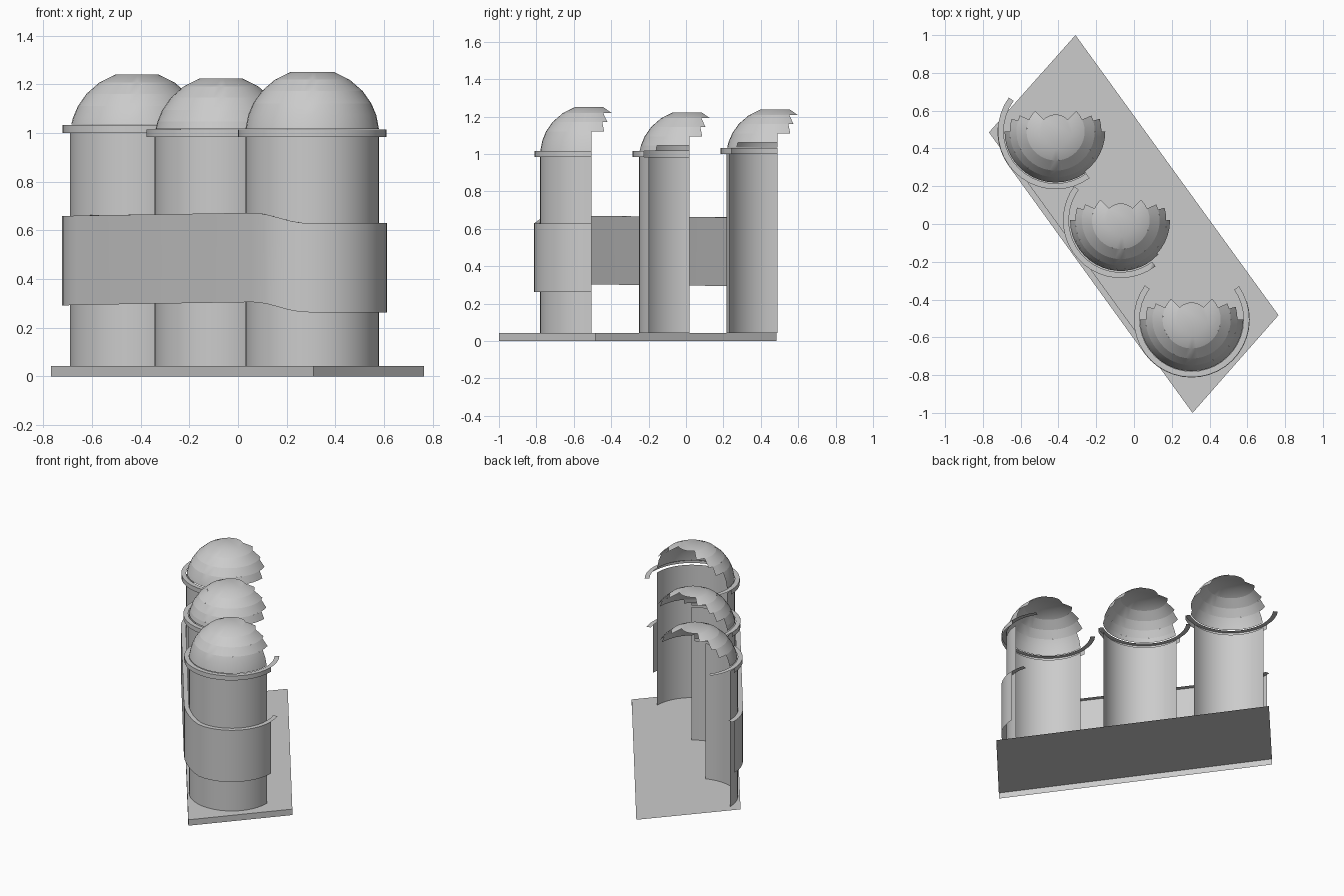
import bpy, bmesh
from math import radians, degrees, cos, sin, asin, ceil

if "Cube" in bpy.data.objects:
    bpy.data.objects.remove(bpy.data.objects["Cube"])


def make(name, bm, angle=40):
    bmesh.ops.remove_doubles(bm, verts=bm.verts, dist=1e-5)
    me = bpy.data.meshes.new(name)
    bm.to_mesh(me)
    bm.free()
    ob = bpy.data.objects.new(name, me)
    bpy.context.collection.objects.link(ob)
    bpy.ops.object.select_all(action='DESELECT')
    ob.select_set(True)
    bpy.context.view_layer.objects.active = ob
    bpy.ops.object.shade_smooth_by_angle(angle=radians(angle))


def strip(bm, low, high):
    """Quads between two matching point rows."""
    a = [bm.verts.new(p) for p in low]
    b = [bm.verts.new(p) for p in high]
    for i in range(len(a) - 1):
        bm.faces.new((a[i], a[i + 1], b[i + 1], b[i]))


def arc(c, r, a0, a1, step=9):
    n = max(1, ceil((a1 - a0) / step))
    angs = [radians(a0 + (a1 - a0) * i / n) for i in range(n + 1)]
    return [(c[0] + r * cos(a), c[1] + r * sin(a)) for a in angs]


def at(pts, z):
    return [(x, y, z(x) if callable(z) else z) for x, y in pts]


# Slanted base slab: top plus the two front walls, open below and behind
bm = bmesh.new()
corners = [(-.31, 1.0), (-.768, .485), (.31, -1.0), (.765, -.483)]
bm.faces.new([bm.verts.new(p) for p in at(corners, .042)])
strip(bm, at(corners[1:], 0), at(corners[1:], .042))
make("base_slab", bm)

# name: centre, radius, dome base z, tube end angle, ring top z, ring end, low dome end
tubes = {
    "right": ((.305, -.505), .275, .995, 360, 1.015, 395, 360),
    "middle": ((-.07, .02), .273, .968, 307, 1.015, 307, 318),
    "left": ((-.415, .49), .275, .984, 291, 1.032, 306, 306),
}
R_OUT, R_IN = .306, .275

for name, (c, r, zb, end, zr, ring_end, low_end) in tubes.items():
    # Open front shell of the tube, stopping under the collar
    bm = bmesh.new()
    path = arc(c, r, 180, end)
    strip(bm, at(path, .042), at(path, zr - .03))
    make(name + "_tube", bm)

    # Collar: front wall with a longer flat top
    bm = bmesh.new()
    wall = arc(c, R_OUT, 180, min(ring_end, 360))
    strip(bm, at(wall, zr - .032), at(wall, zr))
    strip(bm, at(arc(c, R_OUT, 144, ring_end), zr), at(arc(c, R_IN, 144, ring_end), zr))
    make(name + "_collar", bm)

    # Flat-topped dome with a ragged open back, starting above the collar
    bm = bmesh.new()
    lat = [degrees(asin((zr + .002 - zb) / .27)), 17, 28, 41, 56, 71]
    spans = [(180, low_end), (180, 360), (164, 376), (156, 384), (135, 405)]
    for i, (a0, a1) in enumerate(spans):
        lo, hi = radians(lat[i]), radians(lat[i + 1])
        strip(bm, at(arc(c, r * cos(lo), a0, a1), zb + .27 * sin(lo)),
              at(arc(c, r * cos(hi), a0, a1), zb + .27 * sin(hi)))
    top = radians(lat[-1])
    cap = arc(c, r * cos(top), 0, 360)[:-1]
    bm.faces.new([bm.verts.new(p) for p in at(cap, zb + .27 * sin(top))])
    make(name + "_dome", bm)


# Wide band wrapped round all three tubes, dipping at the right
def band_top(x):
    if x < -.4:
        return .658 + .014 * (x + .72) / .32
    t = min(1, max(0, (x - .06) / .22))
    return .672 - .042 * t * t * (3 - 2 * t)


def wrap(r, a0, a1):
    return arc(tubes["left"][0], r, a0, 216) + arc(tubes["right"][0], r, 216, a1)


bm = bmesh.new()
wall = wrap(R_OUT + .002, 180, 360)
strip(bm, at(wall, lambda x: band_top(x) - .367), at(wall, band_top))
strip(bm, at(wrap(R_OUT + .002, 176, 378), band_top), at(wrap(R_IN + .002, 176, 378), band_top))
make("wrap_band", bm)
